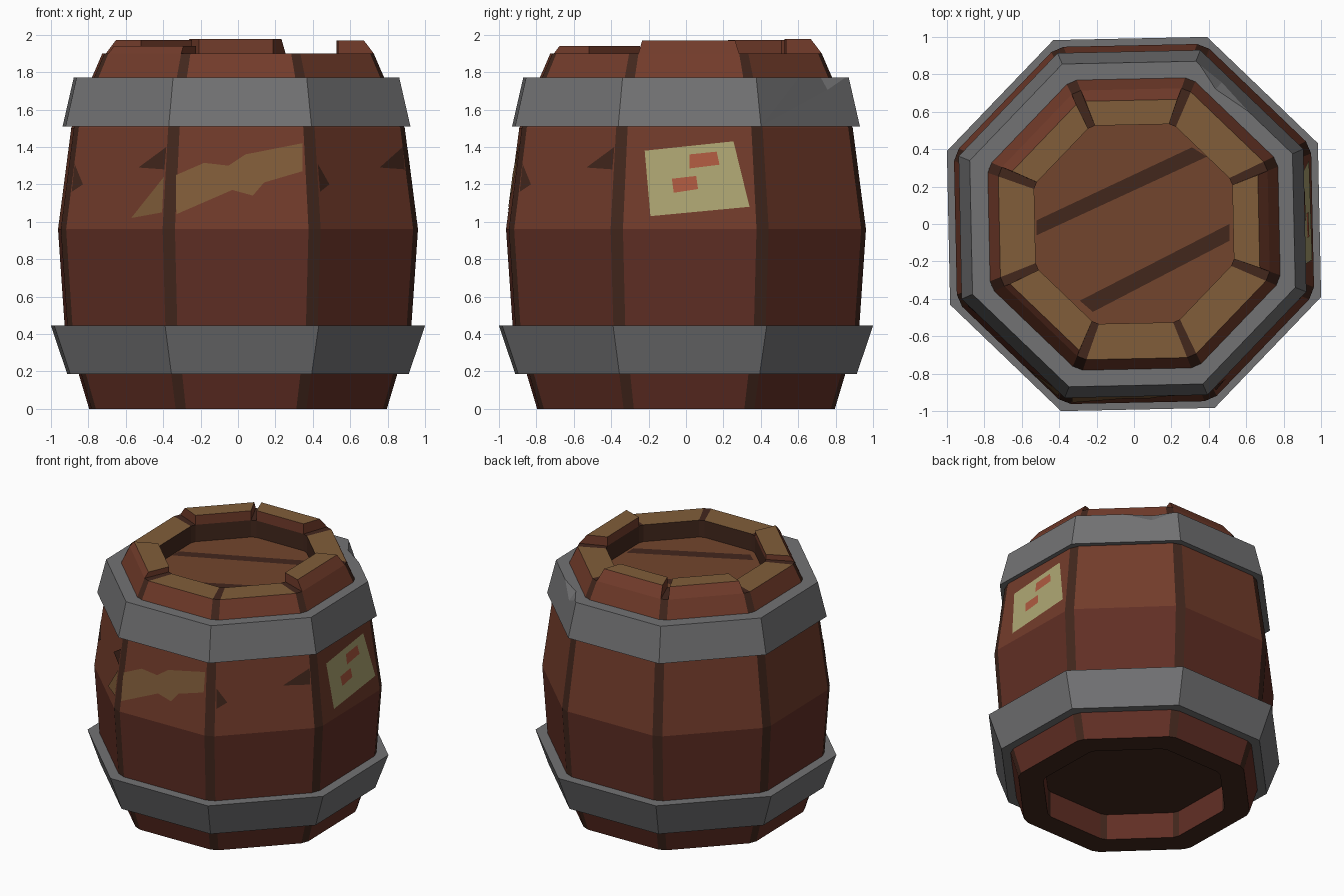
import bpy, bmesh
from math import cos, sin, radians, tan
from mathutils import Vector

if "Cube" in bpy.data.objects:
    bpy.data.objects.remove(bpy.data.objects["Cube"])

TWIST = 1.2          # whole barrel is turned slightly


def material(name, rgb):
    m = bpy.data.materials.new(name)
    m.diffuse_color = (*rgb, 1)
    m.use_nodes = True
    m.node_tree.nodes["Principled BSDF"].inputs["Base Color"].default_value = m.diffuse_color
    return m


WOOD = material("wood", (0.17, 0.045, 0.024))
WOOD_LOW = material("wood_low", (0.12, 0.028, 0.018))
DARK = material("dark_wood", (0.055, 0.02, 0.012))
TAN = material("worn_wood", (0.22, 0.11, 0.042))
LID = material("lid_wood", (0.17, 0.06, 0.026))
METAL = material("metal", (0.17, 0.17, 0.175))
PAPER = material("paper", (0.42, 0.38, 0.17))
RED = material("red_ink", (0.42, 0.1, 0.05))


def axes(k):
    """Outward normal and sideways tangent of octagon side k (0 = right, 6 = front)."""
    a = radians(45 * k + TWIST)
    return Vector((cos(a), sin(a), 0)), Vector((-sin(a), cos(a), 0))


def finish(name, bm, mats):
    bmesh.ops.recalc_face_normals(bm, faces=bm.faces)
    me = bpy.data.meshes.new(name)
    bm.to_mesh(me)
    bm.free()
    for m in mats:
        me.materials.append(m)
    ob = bpy.data.objects.new(name, me)
    bpy.context.collection.objects.link(ob)
    return ob


# Barrel body: chamfered octagon lofted through (apothem, z)
PROFILE = [(0.62, 0.20), (0.62, 0), (0.79, 0), (0.845, 0.185), (0.92, 0.445),
           (0.955, 0.96), (0.885, 1.5), (0.78, 1.76), (0.72, 1.9),
           (0.53, 1.9), (0.53, 1.77)]
SECTION_MATS = [1, 2, 1, 1, 1, 0, 0, 0, 3, 2]
bm = bmesh.new()
rings = []
for a, z in PROFILE:
    ring = []
    for k in range(8):
        n, t = axes(k)
        for s in (-1, 1):
            ring.append(bm.verts.new(n * a + t * s * a * 0.374 + Vector((0, 0, z))))
    rings.append(ring)
rim = {}
for j, (lo, hi) in enumerate(zip(rings, rings[1:])):
    for i in range(16):
        f = bm.faces.new((lo[i], lo[(i + 1) % 16], hi[(i + 1) % 16], hi[i]))
        f.material_index = 2 if i % 2 else SECTION_MATS[j]
        if j == 8 and i % 2 == 0:
            rim[i // 2] = f
bm.faces.new(rings[0]).material_index = 2
bm.faces.new(rings[-1]).material_index = 4

# Taller stave ends on the rim
bm.normal_update()
for k, top in {0: 1.97, 2: 1.978, 3: 1.973, 5: 1.94}.items():
    n, t = axes(k)
    new = bmesh.ops.extrude_discrete_faces(bm, faces=[rim[k]])["faces"][0]
    for e in new.edges:
        for f in e.link_faces:
            if f is not new:
                f.material_index = 0
    new.material_index = 3
    rise = top - 1.9
    for v in new.verts:
        if v.co.dot(n) > 0.62:
            v.co -= n * rise * 0.75 + t * (0.3 * rise if v.co.dot(t) > 0 else -0.3 * rise)
        v.co.z = top
finish("barrel_body", bm, [WOOD, WOOD_LOW, DARK, TAN, LID])


# Metal hoops
def hoop(name, section, dent=False, shift=0):
    bm = bmesh.new()
    rows = []
    for a, z in section:
        r = a / cos(radians(22.5))
        angs = [radians(45 * k + 22.5 + TWIST) for k in range(8)]
        rows.append([bm.verts.new((r * cos(g) + shift, r * sin(g), z)) for g in angs])
    for j in range(4):
        p, q = rows[j], rows[(j + 1) % 4]
        for i in range(8):
            bm.faces.new((p[i], p[(i + 1) % 8], q[(i + 1) % 8], q[i]))
    if dent:
        # bent lip on the back right side
        n, t = axes(1)
        a, b = rows[1][0], rows[1][1]
        inner = {rows[2][0], rows[2][1]}
        cap = next(f for f in a.link_faces if b in f.verts and inner <= set(f.verts))
        edge = next(e for e in a.link_edges if b in e.verts)
        chain, prev, done = [], a, 0
        for frac in (0.46, 0.75, 0.96):
            e = next(e for e in prev.link_edges if b in e.verts)
            _, v = bmesh.utils.edge_split(e, prev, (frac - done) / (1 - done))
            chain.append(v)
            prev, done = v, frac
        p1, mid, p2 = chain
        pocket = mid.co - n * 0.035
        mid.co += Vector((0, 0, -0.065)) + n * 0.014
        bmesh.utils.face_split(cap, p1, p2, coords=[pocket])
        bmesh.ops.triangulate(bm, faces=[f for f in mid.link_faces
                                         if p1 in f.verts and p2 in f.verts])
    return finish(name, bm, [METAL])


hoop("lower_hoop", [(0.905, 0.185), (0.992, 0.445), (0.90, 0.445), (0.83, 0.185)])
hoop("upper_hoop", [(0.922, 1.51), (0.863, 1.77), (0.76, 1.77), (0.865, 1.51)], True, -0.008)


# Thin flat patches lying on the upper half of a stave, points are (sideways, z)
def patch(name, k, pts, mat, lift=0.003):
    n, t = axes(k)
    bm = bmesh.new()
    vs = []
    for u, z in pts:
        a = 0.955 - 0.07 * (z - 0.96) / 0.54 + lift
        vs.append(bm.verts.new(n * a + t * u + Vector((0, 0, z))))
    f = bm.faces.new(vs)
    f.normal_update()
    if f.normal.dot(n) < 0:
        f.normal_flip()
    me = bpy.data.meshes.new(name)
    bm.to_mesh(me)
    bm.free()
    me.materials.append(mat)
    bpy.context.collection.objects.link(bpy.data.objects.new(name, me))


patch("paper_label", 0, [(-0.24, 1.38), (0.235, 1.43), (0.32, 1.08), (-0.21, 1.03)], PAPER)
patch("label_mark_upper", 0, [(0, 1.36), (0.145, 1.375), (0.16, 1.305), (0, 1.285)], RED, 0.006)
patch("label_mark_lower", 0, [(-0.095, 1.23), (0.035, 1.245), (0.045, 1.175), (-0.085, 1.155)], RED, 0.006)
patch("worn_patch_front", 6, [(-0.35, 1.25), (-0.2, 1.315), (-0.07, 1.3), (0.02, 1.36), (0.325, 1.42),
                              (0.325, 1.27), (0.12, 1.21), (0.06, 1.14), (-0.05, 1.17), (-0.35, 1.04)], TAN)
patch("worn_patch_side", 5, [(0.12, 1.02), (0.335, 1.24), (0.345, 1.05)], TAN)
for k in (5, 7):
    patch(f"split_left_{k}", k, [(0.14, 1.29), (0.333, 1.40), (0.333, 1.28)], DARK)
    patch(f"split_right_{k}", k, [(-0.335, 1.31), (-0.26, 1.20), (-0.338, 1.16)], DARK)


# Dark plank seams on the lid
def lid_seam(name, pts):
    me = bpy.data.meshes.new(name)
    me.from_pydata([(x, y, 1.773) for x, y in pts], [], [range(len(pts))])
    me.materials.append(DARK)
    bpy.context.collection.objects.link(bpy.data.objects.new(name, me))


lid_seam("lid_seam_back", [(-0.52, -0.06), (0.39, 0.36), (0.31, 0.41), (-0.52, 0.02)])
lid_seam("lid_seam_front", [(-0.22, -0.47), (0.51, -0.09), (0.51, 0.0), (-0.29, -0.41)])
